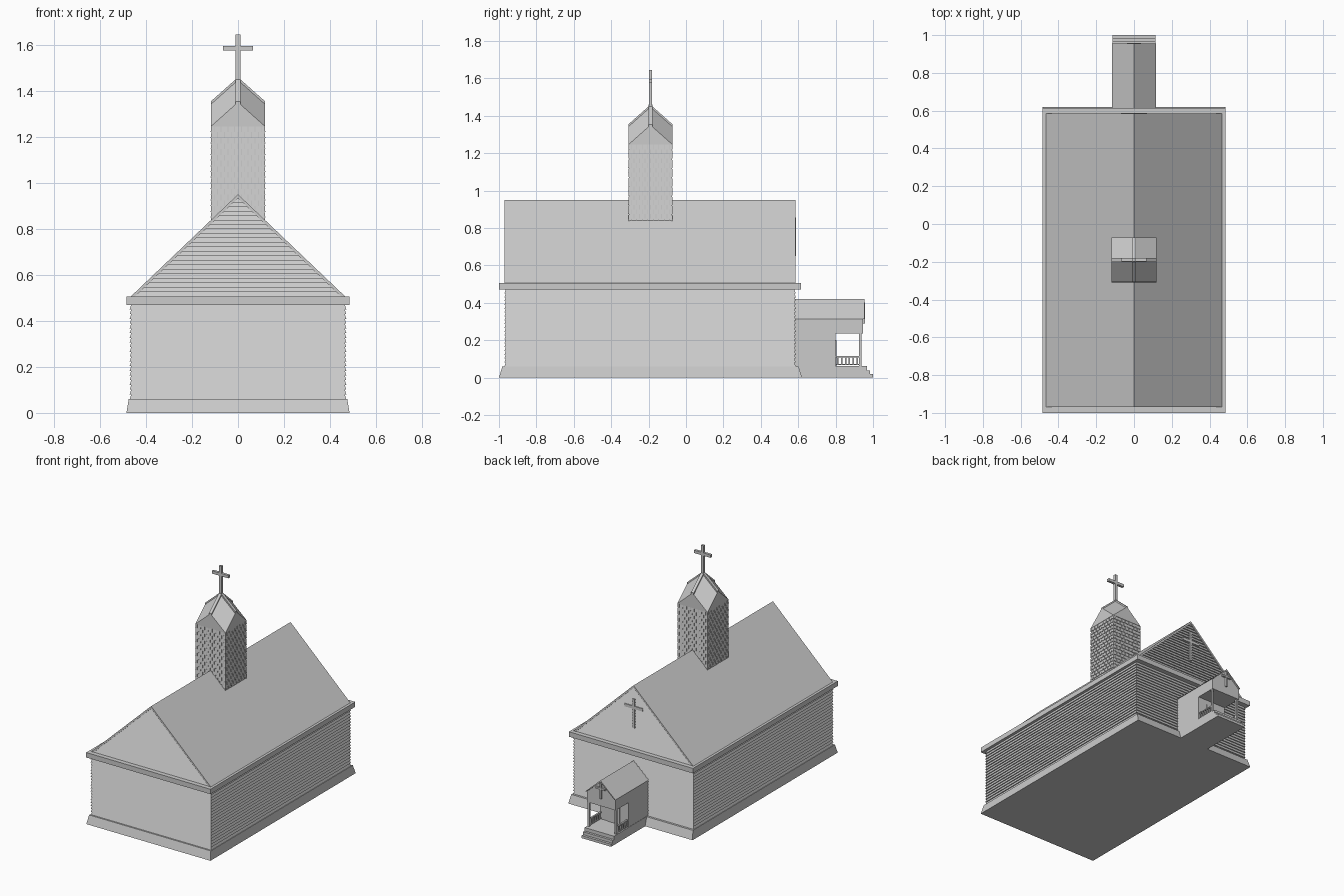
import bpy, bmesh

if "Cube" in bpy.data.objects:
    bpy.data.objects.remove(bpy.data.objects["Cube"])


def finish(name, bm):
    bmesh.ops.recalc_face_normals(bm, faces=bm.faces)
    me = bpy.data.meshes.new(name)
    bm.to_mesh(me)
    bm.free()
    ob = bpy.data.objects.new(name, me)
    bpy.context.collection.objects.link(ob)
    return ob


def add_stack(bm, rings):
    """Loft of rectangles: each ring is (x0, x1, y0, y1, z)."""
    loops = [[bm.verts.new(p) for p in ((a, c, z), (b, c, z), (b, d, z), (a, d, z))]
             for a, b, c, d, z in rings]
    bm.faces.new(loops[0])
    bm.faces.new(loops[-1])
    for lo, hi in zip(loops, loops[1:]):
        for i in range(4):
            j = (i + 1) % 4
            bm.faces.new((lo[i], lo[j], hi[j], hi[i]))


def stack(name, rings):
    bm = bmesh.new()
    add_stack(bm, rings)
    return finish(name, bm)


def boxes(name, items):
    """Several boxes (x0, x1, y0, y1, z0, z1) in one object."""
    bm = bmesh.new()
    for a, b, c, d, e, f in items:
        add_stack(bm, [(a, b, c, d, e), (a, b, c, d, f)])
    return finish(name, bm)


def prism(name, pts, a, b, axis='Y'):
    """Extrude a (horizontal, z) profile from a to b along the axis."""
    bm = bmesh.new()
    co = (lambda p, t: (p[0], t, p[1])) if axis == 'Y' else (lambda p, t: (t, p[0], p[1]))
    lo = [bm.verts.new(co(p, a)) for p in pts]
    hi = [bm.verts.new(co(p, b)) for p in pts]
    bm.faces.new(lo)
    bm.faces.new(hi)
    for i in range(len(pts)):
        j = (i + 1) % len(pts)
        bm.faces.new((lo[i], lo[j], hi[j], hi[i]))
    return finish(name, bm)


def cross(name, y0, y1, z0, z1, arm_z, arm, t):
    """Latin cross outline in the xz plane."""
    right = [(t, z0), (t, arm_z - t), (arm, arm_z - t), (arm, arm_z + t), (t, arm_z + t), (t, z1)]
    return prism(name, right + [(-x, z) for x, z in reversed(right)], y0, y1)


# Sloped foundation and main cornice
stack("foundation", [(-.485, .485, -1, .62, 0), (-.475, .475, -.982, .602, .06)])
boxes("cornice", [(-.485, .485, -1, .615, .47, .505)])

# Clapboard walls: saw-tooth loft
rings, n = [], 20
for i in range(n):
    z0, z1 = .06 + .41 * i / n, .06 + .41 * (i + 1) / n
    for s, z in ((0, z0), (.007, z1)):
        rings.append((-.471 + s, .471 - s, -.971 + s, .587 - s, z))
stack("clapboard_walls", rings)

# Clapboard gables under the roof
rings, n = [], 22
for i in range(n):
    z0, z1 = .505 + .43 * i / n, .505 + .43 * (i + 1) / n
    for s, z in ((0, z0), (.008, z1)):
        h = max(.455 * (.937 - z) / .432, .001)
        rings.append((-h, h, -.968 + s, .584 - s, z))
stack("clapboard_gables", rings)

# Main roof slab
prism("main_roof", [(-.467, .505), (0, .95), (.467, .505), (.449, .505), (0, .933), (-.449, .505)],
      -.97, .586)
cross("gable_cross", .57, .587, .65, .855, .795, .07, .01)

# Steeple with rhombic helm roof
CY, H = -.19, .118
ZE, ZG, ZA = 1.245, 1.35, 1.455
boxes("steeple_core", [(-.114, .114, CY - .114, CY + .114, .80, ZE)])
bm = bmesh.new()
apex = bm.verts.new((0, CY, ZA))
dirs = [(1, 1), (-1, 1), (-1, -1), (1, -1)]
corner = [bm.verts.new((H * a, CY + H * b, ZE)) for a, b in dirs]
mid = [bm.verts.new((H * a, CY + H * b, ZG)) for a, b in [(0, 1), (-1, 0), (0, -1), (1, 0)]]
for i in range(4):
    bm.faces.new((apex, mid[i - 1], corner[i], mid[i]))
    bm.faces.new((corner[i], corner[(i + 1) % 4], mid[i]))
bm.faces.new(corner)
finish("steeple_roof", bm)

# Ridge caps over the four helm ridges
for k, axis in enumerate(('Y', 'X')):
    c, off = (0, CY) if k == 0 else (CY, 0)
    prism("ridge_cap_" + axis.lower(),
          [(c - H, ZG - .01), (c - H, ZG + .004), (c, ZA + .004), (c + H, ZG + .004),
           (c + H, ZG - .01), (c, ZA - .01)], off - .01, off + .01, axis)

# Staggered shingles on the steeple faces
bm = bmesh.new()
rows, cols, base = 18, 8, .80
rh, w = (ZE - base) / rows, 2 * H / cols
for r in range(rows):
    z0, z1 = base + r * rh, base + (r + 1) * rh
    edges = [-H + w * (c + (.5 if r % 2 else 0)) for c in range(-1, cols + 1)]
    for e in edges:
        a, b = max(e + .002, -H), min(e + w - .002, H)
        if b - a < .004:
            continue
        for s in (-1, 1):
            for turn in (False, True):
                lo, hi = sorted((s * .113, s * .119)), sorted((s * .113, s * .1155))
                if turn:
                    add_stack(bm, [(*lo, CY + a, CY + b, z0), (*hi, CY + a, CY + b, z1)])
                else:
                    add_stack(bm, [(a, b, CY + lo[0], CY + lo[1], z0),
                                   (a, b, CY + hi[0], CY + hi[1], z1)])
finish("steeple_shingles", bm)
cross("steeple_cross", CY - .009, CY + .009, 1.43, 1.645, 1.585, .065, .01)

# Porch: enclosed room, gable over the open bay, roof slab
house = [(-.113, .235), (-.113, .312), (0, .412), (.113, .312), (.113, .235)]
boxes("porch_room", [(-.113, .113, .57, .80, .05, .236)])
prism("porch_gable", house, .57, .945)
prism("porch_roof", [(-.117, .313), (0, .42), (.117, .313), (.108, .313), (0, .408), (-.108, .313)],
      .57, .955)
cross("porch_cross", .94, .958, .29, .40, .362, .036, .006)
boxes("porch_door", [(-.045, .045, .795, .804, .06, .20)])

# Porch floor and steps
prism("porch_floor_and_steps",
      [(.57, 0), (1, 0), (1, .018), (.983, .018), (.983, .038), (.967, .038),
       (.967, .062), (.57, .062)], -.115, .115, 'X')

# Posts and railings on both sides
posts, rails = [], []
for s in (-1, 1):
    x = s * .105
    posts.append((x - .007, x + .007, .924, .938, .06, .24))
    rails.append((x - .006, x + .006, .80, .926, .106, .114))
    rails.append((x - .005, x + .005, .80, .926, .066, .072))
    for i in range(6):
        y = .812 + i * .0205
        rails.append((x - .004, x + .004, y - .004, y + .004, .07, .108))
boxes("porch_posts", posts)
boxes("porch_railings", rails)
